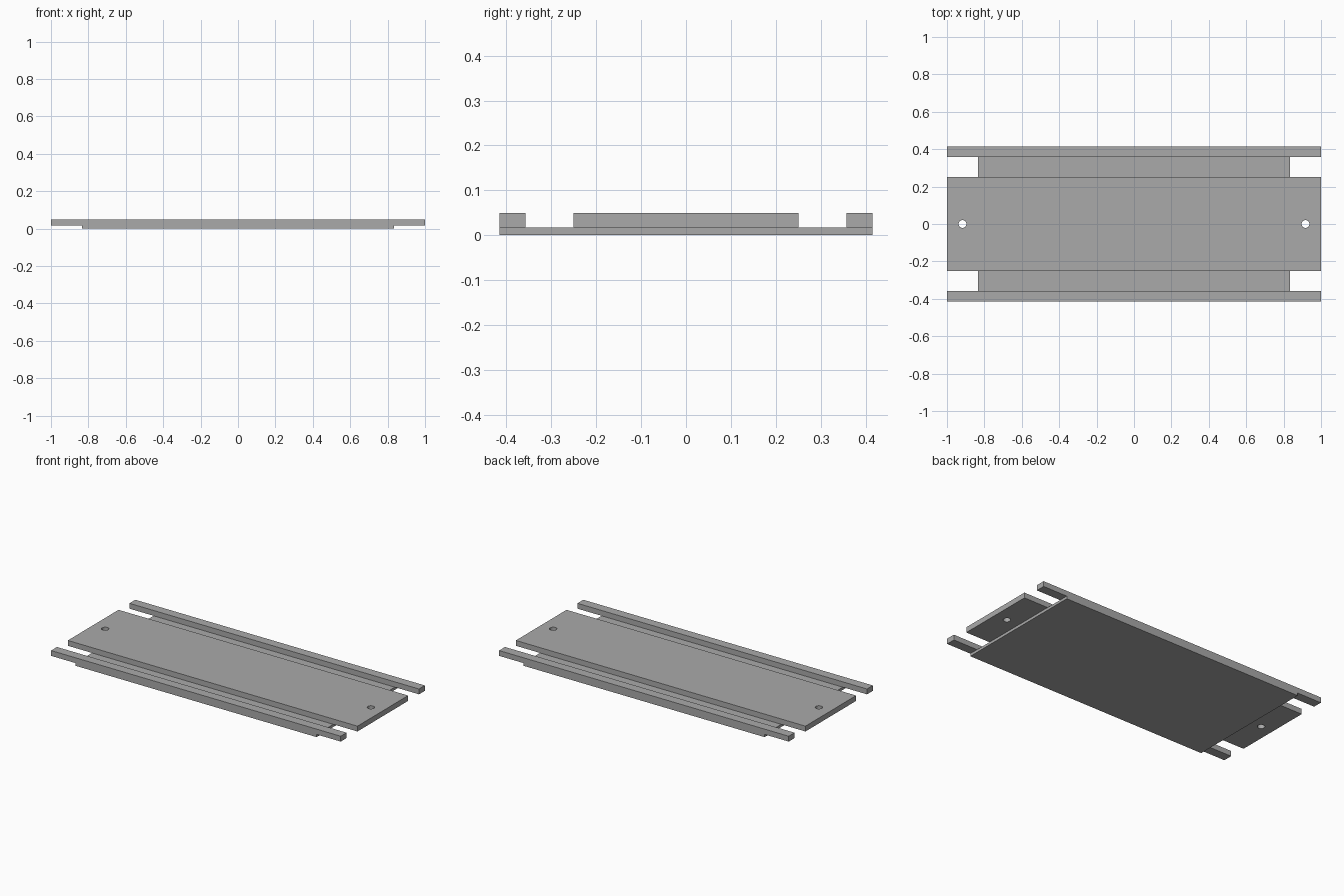
import bpy, bmesh

if "Cube" in bpy.data.objects:
    bpy.data.objects.remove(bpy.data.objects["Cube"])

grey = bpy.data.materials.new("plain grey")
grey.diffuse_color = (0.4, 0.4, 0.4, 1)
grey.use_nodes = True
grey.node_tree.nodes["Principled BSDF"].inputs["Base Color"].default_value = grey.diffuse_color


def box(name, x, y0, y1, z0, z1):
    """Box spanning -x..x, y0..y1, z0..z1."""
    bm = bmesh.new()
    bmesh.ops.create_cube(bm, size=1)
    for v in bm.verts:
        v.co = (v.co.x * 2 * x,
                y0 + (v.co.y + 0.5) * (y1 - y0),
                z0 + (v.co.z + 0.5) * (z1 - z0))
    mesh = bpy.data.meshes.new(name)
    bm.to_mesh(mesh)
    bm.free()
    mesh.materials.append(grey)
    obj = bpy.data.objects.new(name, mesh)
    bpy.context.collection.objects.link(obj)
    return obj


LOW, TOP = 0.0167, 0.05

# Thin base sheet under everything
box("base_sheet", 0.833, -0.415, 0.415, 0, LOW)

# Long side rails
box("back_rail", 1, 0.357, 0.415, LOW, TOP)
box("front_rail", 1, -0.415, -0.357, LOW, TOP)

# Wide centre plank with a drilled hole near each end
plank = box("centre_plank", 1, -0.25, 0.25, LOW, TOP)
for side, x in (("left", -0.917), ("right", 0.917)):
    bpy.ops.mesh.primitive_cylinder_add(vertices=32, radius=0.021, depth=0.2,
                                        location=(x, 0, 0.03))
    cutter = bpy.context.object
    cutter.name = side + "_hole_cutter"
    cutter.data.materials.append(grey)
    cutter.hide_render = True
    cutter.display_type = 'WIRE'
    cut = plank.modifiers.new(side + "_hole", 'BOOLEAN')
    cut.operation = 'DIFFERENCE'
    cut.solver = 'EXACT'
    cut.object = cutter

# Smooth hole walls, crisp plank edges
bpy.ops.object.select_all(action='DESELECT')
plank.select_set(True)
bpy.context.view_layer.objects.active = plank
for mod in [m.name for m in plank.modifiers]:
    bpy.ops.object.modifier_apply(modifier=mod)
bpy.ops.object.shade_smooth_by_angle()
for obj in [o for o in bpy.data.objects if o.name.endswith("cutter")]:
    bpy.data.objects.remove(obj)
